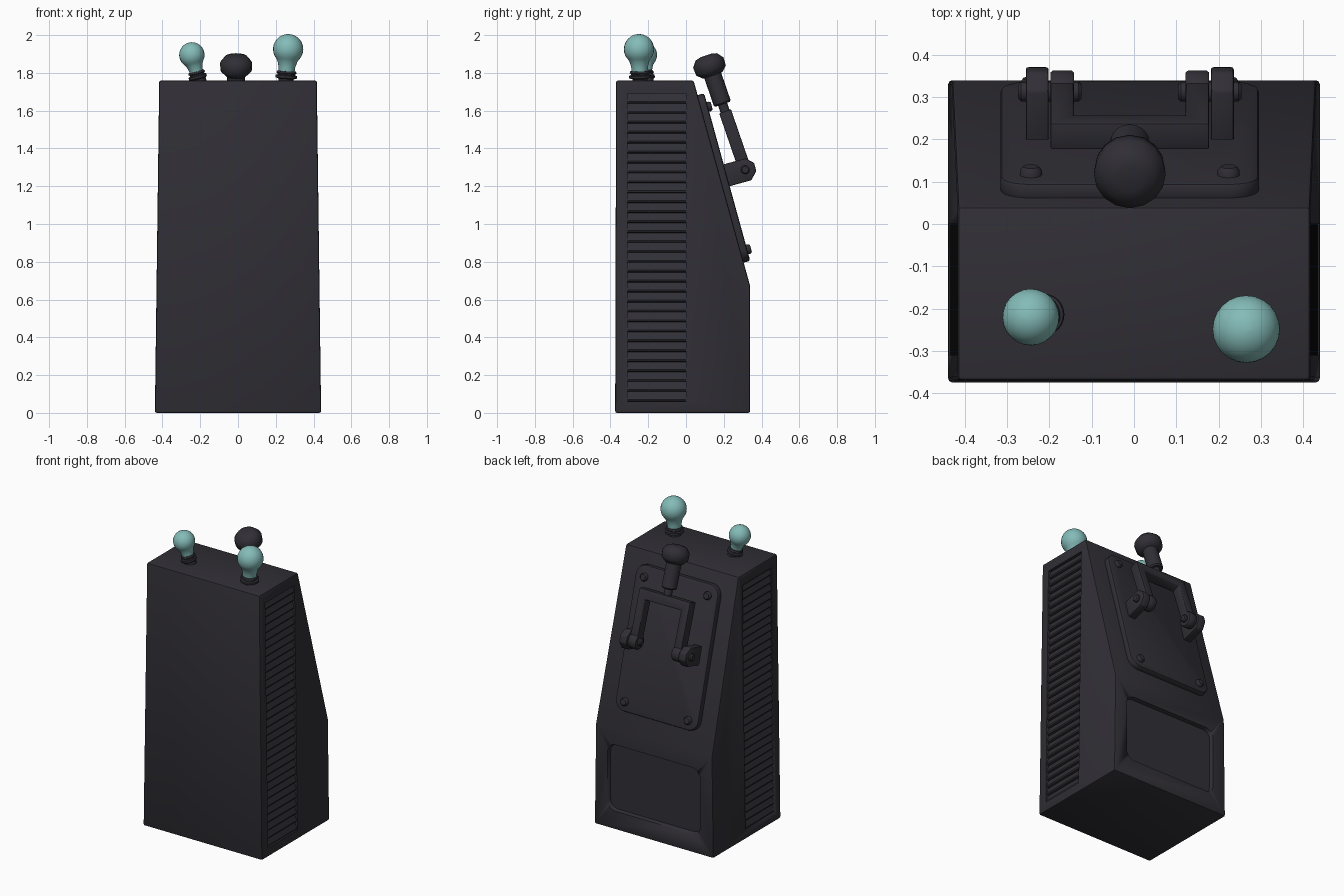
import bpy, bmesh
from math import radians, sin, cos, pi, atan
from mathutils import Matrix, Vector

if "Cube" in bpy.data.objects:
    bpy.data.objects.remove(bpy.data.objects["Cube"])


def mat(name, col):
    m = bpy.data.materials.new(name)
    m.diffuse_color = (*col, 1)
    m.use_nodes = True
    m.node_tree.nodes["Principled BSDF"].inputs["Base Color"].default_value = m.diffuse_color
    return m


DARK = mat("dark_metal", (0.03, 0.028, 0.036))
TEAL = mat("teal_glass", (0.23, 0.5, 0.48))


def finish(name, bm, matrix, material, bevel=0, segs=2, smooth=35):
    bmesh.ops.recalc_face_normals(bm, faces=bm.faces)
    me = bpy.data.meshes.new(name)
    bm.to_mesh(me)
    bm.free()
    me.transform(matrix)
    me.materials.append(material)
    ob = bpy.data.objects.new(name, me)
    bpy.context.collection.objects.link(ob)
    bpy.ops.object.select_all(action='DESELECT')
    bpy.context.view_layer.objects.active = ob
    ob.select_set(True)
    if bevel:
        b = ob.modifiers.new("bevel", 'BEVEL')
        b.width, b.segments, b.limit_method = bevel, segs, 'ANGLE'
        bpy.ops.object.modifier_apply(modifier="bevel")
    bpy.ops.object.shade_smooth_by_angle(angle=radians(smooth))
    return ob


def prism(name, pts, z0, z1, matrix=Matrix(), bevel=0, segs=2, taper=0):
    """Extrude a 2D outline from z0 to z1 in local space."""
    bm = bmesh.new()
    f = bm.faces.new([bm.verts.new((a, b, z0)) for a, b in pts])
    new = bmesh.ops.extrude_face_region(bm, geom=[f])["geom"]
    for v in new:
        if isinstance(v, bmesh.types.BMVert):
            v.co.z = z1
    if taper:  # outline narrows with its own second coordinate
        for v in bm.verts:
            v.co.z *= 1 - taper * v.co.y
    return finish(name, bm, matrix, DARK, bevel, segs)


def lathe(name, prof, matrix, material=DARK, n=24, smooth=40):
    """Revolve (radius, height) pairs about local z."""
    bm = bmesh.new()
    rings = [[bm.verts.new((r * cos(2 * pi * i / n), r * sin(2 * pi * i / n), h))
              for i in range(n)] for r, h in prof]
    for a, b in zip(rings, rings[1:]):
        for i in range(n):
            bm.faces.new((a[i], a[(i + 1) % n], b[(i + 1) % n], b[i]))
    bm.faces.new(rings[0])
    bm.faces.new(rings[-1])
    return finish(name, bm, matrix, material, smooth=smooth)


def rounded(w, h, r, n=6):
    return [(sx * (w - r) + r * cos(a0 + pi / 2 * i / n), sy * (h - r) + r * sin(a0 + pi / 2 * i / n))
            for sx, sy, a0 in ((1, 1, 0), (-1, 1, pi / 2), (-1, -1, pi), (1, -1, 1.5 * pi))
            for i in range(n + 1)]


def rect(x0, x1, y0, y1):
    return [(x0, y0), (x1, y0), (x1, y1), (x0, y1)]


def T(*v):
    return Matrix.Translation(v)


def R(deg, axis):
    return Matrix.Rotation(radians(deg), 4, axis)


# outline (y, z) extruded along x
SIDE = Matrix(((0, 0, 1, 0), (1, 0, 0, 0), (0, 1, 0, 0), (0, 0, 0, 1)))

# cabinet body, slightly narrower at the top
TAPER = 0.0295
cabinet = prism("cabinet", [(-0.375, 0), (0.34, 0), (0.34, 0.67), (0.04, 1.76), (-0.37, 1.76)],
                -0.44, 0.44, SIDE, 0.01, 2, TAPER)

# recesses: one vent on each side, one rounded panel on the lower back
lean = T(0, 0, 0)
cutters = []
VY0, VY1, VZ0, VZ1 = -0.31, 0.0, 0.06, 1.69
for s in (-1, 1):
    m = T(s * 0.44, 0, 0) @ Matrix.Rotation(-s * atan(0.44 * TAPER), 4, 'Y')
    cutters.append(prism("vent_cutter", rect(VY0, VY1, VZ0, VZ1), -0.028, 0.028, m @ SIDE))
panel = prism("panel_cutter", rounded(0.35, 0.23, 0.06), 0, 0.06,
              T(0, 0.315, 0.345) @ R(-90, 'X'))
for v in panel.data.vertices:      # sloping walls
    if v.co.y < 0.32:
        v.co.x *= 0.96
        v.co.z = 0.345 + (v.co.z - 0.345) * 0.94
cutters.append(panel)
bpy.context.view_layer.objects.active = cabinet
for c in cutters:
    c.hide_render = True
    b = cabinet.modifiers.new("cut", 'BOOLEAN')
    b.operation, b.solver, b.object = 'DIFFERENCE', 'EXACT', c
    bpy.ops.object.modifier_apply(modifier="cut")
for c in cutters:
    bpy.data.objects.remove(c)

# vent louvres: a saw-tooth strip in each recess
SLATS = 31
step = (VZ1 - VZ0) / SLATS
for s, side in ((-1, "left"), (1, "right")):
    m = T(s * 0.44, 0, 0) @ Matrix.Rotation(-s * atan(0.44 * TAPER), 4, 'Y')
    bm = bmesh.new()
    for i in range(SLATS):
        z = VZ0 + i * step
        prof = [(-0.027, z), (-0.007, z + 0.004), (-0.004, z + 0.012), (-0.02, z + step), (-0.027, z + step)]
        a, b = [[bm.verts.new((s * x, y, h)) for x, h in prof] for y in (VY0, VY1)]
        bm.faces.new(a)
        bm.faces.new(b)
        for k in range(5):
            bm.faces.new((a[k], a[(k + 1) % 5], b[(k + 1) % 5], b[k]))
    finish(side + "_louvres", bm, m, DARK, smooth=20)

# frame on the sloping back: x across, y up the slope, z out of it
U = Vector((0, -0.30, 1.09)).normalized()
SLOPE = Matrix(((-1, 0, 0, -0.01), (0, U.y, U.z, 0.34), (0, U.z, -U.y, 0.67), (0, 0, 0, 1)))

# mounting plate and its bolts
prism("mounting_plate", rounded(0.306, 0.46, 0.07), -0.01, 0.036, SLOPE @ T(0, 0.59, 0), 0.012, 2)
for sx in (-1, 1):
    for u in (0.192, 0.975):
        lathe("plate_bolt", [(0.026, 0.03), (0.026, 0.048), (0.019, 0.057)],
              SLOPE @ T(sx * 0.234, u, 0), n=12)

# lever frame: origin on the hinge pin
LEVER = SLOPE @ T(0, 0.602, 0.138) @ R(-3.6, 'X')
prism("lever_yoke", [(-0.188, -0.02), (-0.132, -0.02), (-0.132, 0.265), (0.132, 0.265), (0.132, -0.02),
                     (0.188, -0.02), (0.188, 0.328), (-0.188, 0.328)], -0.033, 0.033, LEVER, 0.006)
for s in (-1, 1):
    # hinge bracket, yoke eye and pin
    x0, x1 = sorted((s * 0.192, s * 0.246))
    prism("hinge_bracket", [(0.54, 0.02), (0.66, 0.02), (0.66, 0.155), (0.625, 0.193),
                            (0.58, 0.193), (0.54, 0.155)], x0, x1, SLOPE @ SIDE, 0.006)
    turn = R(90, 'Y')
    lathe("yoke_eye", [(0.045, -0.028), (0.05, -0.022), (0.05, 0.022), (0.045, 0.028)],
          LEVER @ T(s * 0.16, 0, 0) @ turn)
    lathe("hinge_pin", [(0.017, -0.075), (0.024, -0.068), (0.024, 0.068), (0.017, 0.075)],
          LEVER @ T(s * 0.189, 0, 0) @ turn, n=12)

# neck, grip and knob
UP = LEVER @ R(-90, 'X')
lathe("lever_neck", [(0.025, 0.31), (0.025, 0.39)], UP, n=16)
lathe("lever_grip", [(0.04, 0.367), (0.047, 0.375), (0.047, 0.55)], UP, n=20)
lathe("lever_knob", [(0.054, 0.528), (0.083, 0.556), (0.085, 0.6), (0.06, 0.632), (0.03, 0.64)],
      UP, n=16, smooth=60)

# lamps: ribbed socket with a glass bulb
def lamp(name, base, tilt, k):
    m = T(*base) @ tilt
    lathe(name + "_socket", [(0.04, -0.02), (0.04, 0.008), (0.058 * k, 0.014), (0.058 * k, 0.026),
                             (0.047 * k, 0.03), (0.047 * k, 0.036), (0.054 * k, 0.04), (0.05 * k, 0.05)], m)
    c, r = 0.162 * k + 0.004, 0.08 * k
    prof = [(0.042 * k, 0.045), (0.044 * k, 0.07 * k), (0.052 * k, 0.1 * k)]
    prof += [(r * cos(a), c + r * sin(a)) for a in (radians(-40 + 128 * i / 12) for i in range(13))]
    lathe(name + "_bulb", prof, m, TEAL, smooth=60)


lamp("small_lamp", (-0.208, -0.213, 1.76), R(-15, 'Y') @ R(3, 'X'), 0.84)
lamp("large_lamp", (0.254, -0.243, 1.76), R(4, 'Y') @ R(2, 'X'), 1.0)
